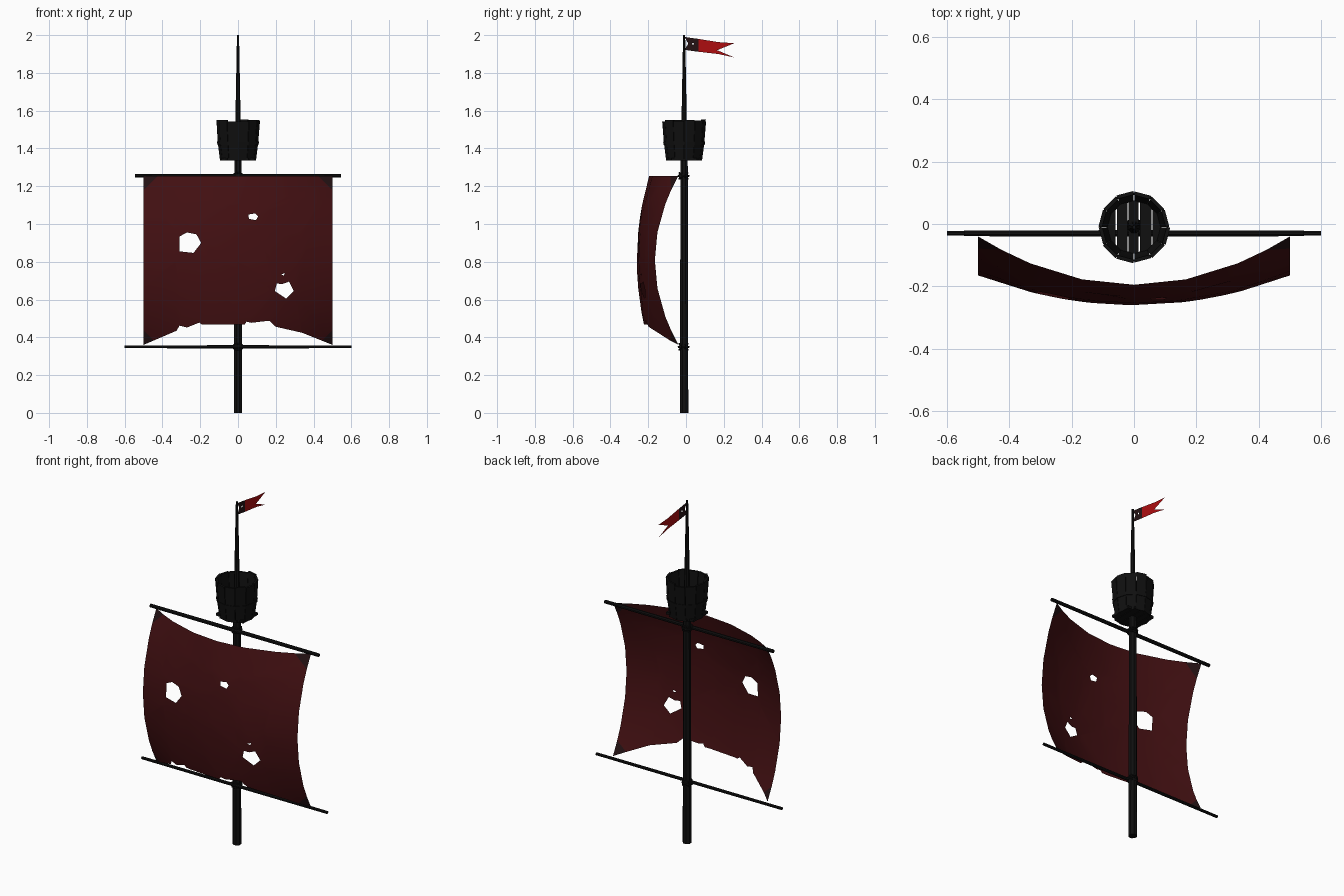
import bpy, bmesh, math, random
from mathutils import Vector, Matrix

random.seed(4)
cube = bpy.data.objects.get("Cube")
if cube:
    bpy.data.objects.remove(cube)


def material(name, rgb):
    m = bpy.data.materials.new(name)
    m.use_nodes = True
    m.diffuse_color = (*rgb, 1)
    bsdf = m.node_tree.nodes["Principled BSDF"]
    bsdf.inputs["Base Color"].default_value = (*rgb, 1)
    bsdf.inputs["Roughness"].default_value = 0.9
    return m


WOOD = material("black wood", (0.005, 0.005, 0.005))
ROPE = material("dark rope", (0.004, 0.004, 0.004))
SAIL = material("dark red cloth", (0.055, 0.005, 0.006))
PATCH = material("brown black patch", (0.018, 0.006, 0.007))
FLAG = material("bright red cloth", (0.42, 0.004, 0.005))

MAST_Y = -0.01
YARD_Y = -0.03


def finish(bm, name, mats, smooth=False):
    mesh = bpy.data.meshes.new(name)
    bm.to_mesh(mesh)
    bm.free()
    for m in mats:
        mesh.materials.append(m)
    for p in mesh.polygons:
        p.use_smooth = smooth
    ob = bpy.data.objects.new(name, mesh)
    bpy.context.collection.objects.link(ob)
    return ob


def lathe(name, profile, sides, mat, matrix=Matrix(), closed=False):
    """Spin (radius, height) pairs round z, capping open ends."""
    bm = bmesh.new()
    rings = []
    for r, z in profile:
        angles = [math.tau * (i + 0.5) / sides for i in range(sides)]
        rings.append([bm.verts.new((r * math.cos(a), r * math.sin(a), z)) for a in angles])
    pairs = list(zip(rings, rings[1:]))
    if closed:
        pairs.append((rings[-1], rings[0]))
    for lo, hi in pairs:
        for i in range(sides):
            j = (i + 1) % sides
            bm.faces.new((lo[i], lo[j], hi[j], hi[i]))
    if not closed:
        bm.faces.new(rings[0][::-1])
        bm.faces.new(rings[-1])
    bmesh.ops.recalc_face_normals(bm, faces=bm.faces)
    bm.transform(matrix)
    return finish(bm, name, [mat])


def outline_sheet(loops):
    """Fill an outline with holes; points are (across, height)."""
    bm = bmesh.new()
    for loop in loops:
        vs = [bm.verts.new((x, 0, z)) for x, z in loop]
        for a, b in zip(vs, vs[1:] + vs[:1]):
            bm.edges.new((a, b))
    bmesh.ops.triangle_fill(bm, edges=bm.edges[:], use_beauty=True, normal=(0, -1, 0))
    return bm


def cut(bm, point, normal):
    bmesh.ops.bisect_plane(bm, geom=bm.verts[:] + bm.edges[:] + bm.faces[:],
                           plane_co=point, plane_no=normal, dist=1e-5)


# Mast and yards
at_mast = Matrix.Translation((0, MAST_Y, 0))
lathe("mast", [(0.024, 0), (0.021, 1.3), (0.016, 1.5), (0.006, 2)], 8, WOOD, at_mast)
for name, z, half, r in (("upper_yard", 1.255, 0.545, 0.011), ("lower_yard", 0.35, 0.6, 0.009)):
    turn = Matrix.Translation((0, YARD_Y, z)) @ Matrix.Rotation(math.pi / 2, 4, "Y")
    lathe(name, [(r * 0.9, -half), (r, 0), (r * 0.9, half)], 8, WOOD, turn)
    # Crossed rope lashings
    for tilt in (-35, 0, 35):
        spin = Matrix.Translation((0, MAST_Y - 0.003, z)) @ Matrix.Rotation(math.radians(tilt), 4, "X")
        ring = [(0.026 + 0.006 * math.cos(k * math.tau / 6), 0.006 * math.sin(k * math.tau / 6))
                for k in range(6)]
        lathe(name + "_lashing", ring, 10, ROPE, spin, closed=True)

# Lookout barrel: staves, hoop and gapped floor
STAVES = 12
LOW, HIGH = 1.335, 1.553
bm = bmesh.new()
for i in range(STAVES):
    top = HIGH - random.uniform(0, 0.012)
    swell = random.uniform(-0.002, 0.002)
    rows = []
    for r, z in ((0.095, LOW), (0.107, 1.43), (0.115 + swell, top)):
        corners = []
        for rad, k in ((r, 0.02), (r, 0.98), (r - 0.012, 0.98), (r - 0.012, 0.02)):
            a = math.tau * (i + k) / STAVES
            corners.append(bm.verts.new((rad * math.cos(a), rad * math.sin(a), z)))
        rows.append(corners)
    for lo, hi in zip(rows, rows[1:]):
        for k in range(4):
            n = (k + 1) % 4
            bm.faces.new((lo[k], lo[n], hi[n], hi[k]))
    bm.faces.new(rows[0][::-1])
    bm.faces.new(rows[-1])
bm.transform(at_mast)
finish(bm, "barrel_staves", [WOOD])

hoop = [(0.104, 1.418), (0.109, 1.418), (0.111, 1.438), (0.106, 1.438)]
spin = at_mast @ Matrix.Rotation(math.pi / STAVES, 4, "Z")
lathe("barrel_hoop", hoop, STAVES, WOOD, spin, closed=True)

bm = bmesh.new()
seams = (-0.09, -0.057, -0.019, 0.017, 0.058, 0.09)
for a, b in zip(seams, seams[1:]):
    reach = 2 * math.sqrt(0.092 ** 2 - min(abs(a), abs(b)) ** 2) * 0.94
    box = Matrix.Translation(((a + b) / 2, MAST_Y, LOW + 0.008))
    bmesh.ops.create_cube(bm, size=1, matrix=box @ Matrix.Diagonal((b - a - 0.004, reach, 0.014, 1)))
finish(bm, "barrel_floor", [WOOD])

# Torn, billowing sail
EDGE, MID, HALF = 0.5, 0.808, 0.447
sail_edge = [(-EDGE, 1.255), (-EDGE, 0.36), (-0.325, 0.435), (-0.31, 0.462), (-0.27, 0.452),
             (-0.205, 0.478), (-0.19, 0.467), (0.035, 0.467), (0.045, 0.483), (0.07, 0.477),
             (0.165, 0.488), (0.2, 0.456), (0.34, 0.424), (EDGE, 0.36), (EDGE, 1.255)]
holes = [
    [(-0.31, 0.934), (-0.27, 0.955), (-0.22, 0.945), (-0.195, 0.9), (-0.235, 0.847), (-0.31, 0.855)],
    [(0.055, 1.05), (0.09, 1.056), (0.106, 1.04), (0.095, 1.02), (0.058, 1.027)],
    [(0.205, 0.685), (0.235, 0.682), (0.27, 0.695), (0.295, 0.645), (0.255, 0.605), (0.195, 0.645)],
    [(0.228, 0.733), (0.248, 0.74), (0.243, 0.727)],
]
bm = outline_sheet([sail_edge] + holes)
for k in range(1, 6):
    cut(bm, (EDGE * (k / 3 - 1), 0, 0), (1, 0, 0))
    cut(bm, (0, 0, MID + HALF * (k / 3 - 1)), (0, 0, 1))
REACH = EDGE + HALF - 0.075
for sx in (-1, 1):
    for sz in (-1, 1):
        cut(bm, (sx * (REACH - HALF), 0, MID + sz * HALF), (sx, 0, sz))
for f in bm.faces:
    c = f.calc_center_median()
    f.material_index = int(abs(c.x) + abs(c.z - MID) > REACH)
for v in bm.verts:
    a = 1 - ((v.co.z - MID) / HALF) ** 2
    b = 1 - (v.co.x / EDGE) ** 2
    v.co.y = -0.04 - 0.125 * a - 0.155 * b + 0.06 * a * b
finish(bm, "sail", [SAIL, PATCH], smooth=True)

# Swallow-tailed pennant with a dark hoist
flag_edge = [(-0.008, 1.99), (0.065, 1.98), (0.17, 1.963), (0.255, 1.957), (0.165, 1.92),
             (0.255, 1.882), (0.17, 1.9), (0.065, 1.912), (-0.008, 1.922), (0.012, 1.955)]
eyelet = [(0.033, 1.957), (0.04, 1.96), (0.042, 1.95), (0.034, 1.948)]
bm = outline_sheet([flag_edge, eyelet])
cut(bm, (0.065, 0, 0), (1, 0, 0))
for f in bm.faces:
    f.material_index = int(f.calc_center_median().x < 0.065)
bm.transform(Matrix.Rotation(math.pi / 2, 4, "Z"))
finish(bm, "pennant", [FLAG, PATCH])
